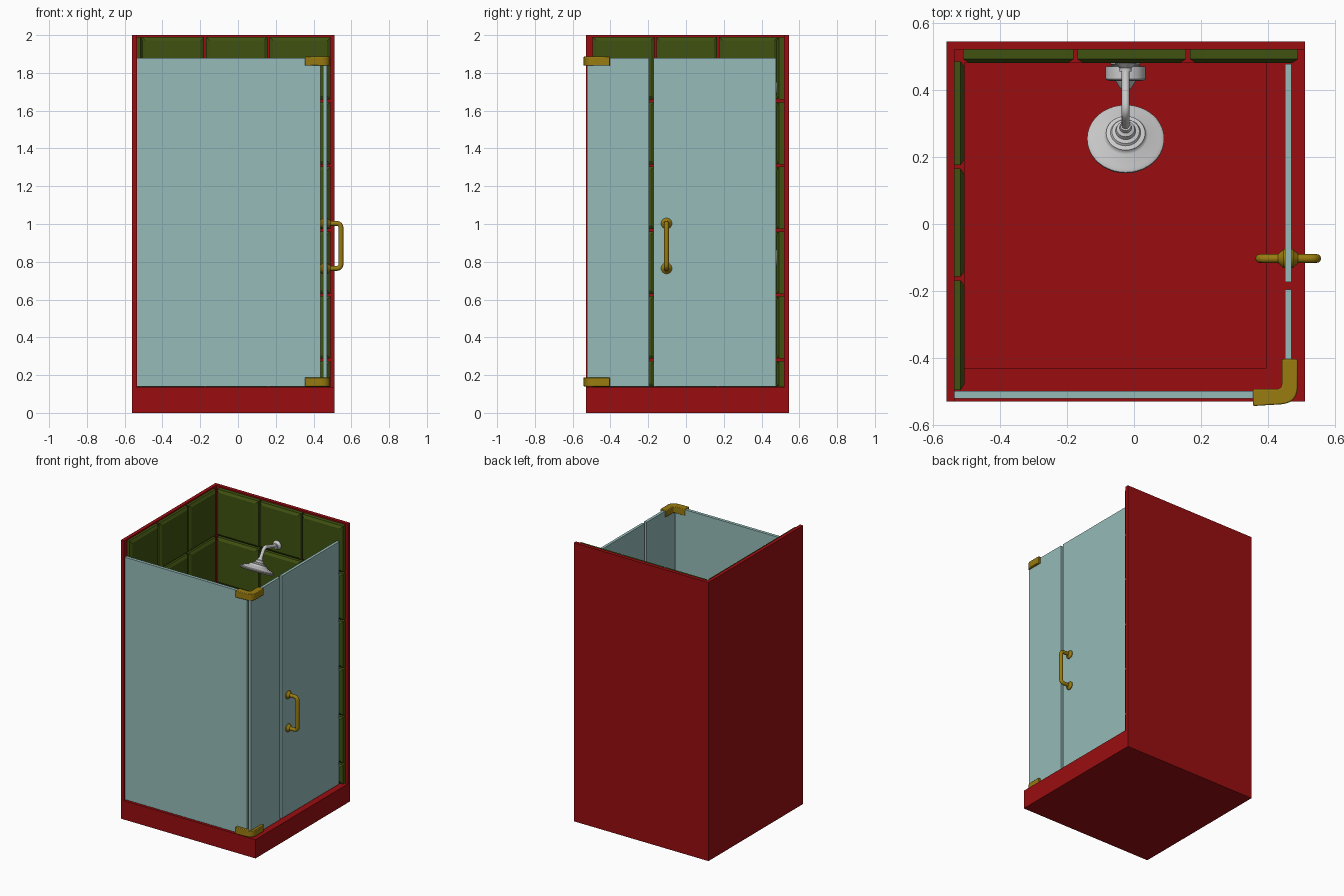
import bpy, bmesh
from math import sin, cos, pi, radians
from mathutils import Vector, Matrix

if "Cube" in bpy.data.objects:
    bpy.data.objects.remove(bpy.data.objects["Cube"])


def material(name, rgb, alpha=1.0):
    m = bpy.data.materials.new(name)
    m.diffuse_color = (*rgb, alpha)
    m.use_nodes = True
    m.node_tree.nodes["Principled BSDF"].inputs["Base Color"].default_value = m.diffuse_color
    return m


RED = material("red_surround", (0.32, 0.004, 0.005))
GREEN = material("green_tile", (0.05, 0.085, 0.005))
GLASS = material("pale_glass", (0.30, 0.50, 0.48))
BRASS = material("brass", (0.32, 0.20, 0.005))


def loft(name, rings, mat=None, matrix=None, smooth=False, bevel=0):
    """Skin a stack of equal-length rings and cap both ends."""
    bm = bmesh.new()
    vs = [[bm.verts.new(p) for p in ring] for ring in rings]
    n = len(vs[0])
    for a, b in zip(vs, vs[1:]):
        for i in range(n):
            j = (i + 1) % n
            bm.faces.new((a[i], a[j], b[j], b[i]))
    bm.faces.new(vs[0][::-1])
    bm.faces.new(vs[-1])
    bmesh.ops.recalc_face_normals(bm, faces=bm.faces)
    if matrix:
        bm.transform(matrix)
    me = bpy.data.meshes.new(name)
    bm.to_mesh(me)
    bm.free()
    ob = bpy.data.objects.new(name, me)
    bpy.context.collection.objects.link(ob)
    if mat:
        me.materials.append(mat)
    if bevel:
        mod = ob.modifiers.new("bevel", 'BEVEL')
        mod.width, mod.segments = bevel, 2
        mod.limit_method, mod.angle_limit = 'ANGLE', radians(40)
    if smooth:
        shade(ob)
    return ob


def shade(ob):
    bpy.ops.object.select_all(action='DESELECT')
    ob.select_set(True)
    bpy.context.view_layer.objects.active = ob
    bpy.ops.object.shade_smooth_by_angle(angle=radians(35))


def rect(x0, x1, y0, y1, z):
    return [(x0, y0, z), (x1, y0, z), (x1, y1, z), (x0, y1, z)]


def box(name, x0, x1, y0, y1, z0, z1, mat):
    return loft(name, [rect(x0, x1, y0, y1, z) for z in (z0, z1)], mat)


def lathe(name, profile, origin, axis, mat=None, n=40):
    """Turn (radius, height) points around an axis through origin."""
    rings = [[(r * cos(2 * pi * i / n), r * sin(2 * pi * i / n), h) for i in range(n)]
             for r, h in profile]
    m = Matrix.Translation(origin) @ Vector(axis).to_track_quat('Z', 'Y').to_matrix().to_4x4()
    return loft(name, rings, mat, m, smooth=True)


def rounded(pts, radius, steps=6):
    """Round the inner corners of an open path."""
    pts = [Vector(p) for p in pts]
    out = [pts[0]]
    for a, b, c in zip(pts, pts[1:], pts[2:]):
        p, q = b + (a - b).normalized() * radius, b + (c - b).normalized() * radius
        for k in range(steps + 1):
            t = k / steps
            out.append(p * (1 - t) ** 2 + b * 2 * t * (1 - t) + q * t * t)
    return out + [pts[-1]]


def tube(name, pts, r, mat=None):
    cu = bpy.data.curves.new(name, 'CURVE')
    cu.dimensions, cu.bevel_depth, cu.bevel_resolution, cu.use_fill_caps = '3D', r, 4, True
    sp = cu.splines.new('POLY')
    sp.points.add(len(pts) - 1)
    for s, p in zip(sp.points, pts):
        s.co = (*p, 1)
    ob = bpy.data.objects.new(name, cu)
    bpy.context.collection.objects.link(ob)
    if mat:
        cu.materials.append(mat)
    bpy.ops.object.select_all(action='DESELECT')
    ob.select_set(True)
    bpy.context.view_layer.objects.active = ob
    bpy.ops.object.convert(target='MESH')
    shade(bpy.context.object)


# Tray with recessed floor, and the two solid walls
loft("shower_tray", [rect(-.56, .51, -.53, .545, 0), rect(-.56, .51, -.53, .545, .135),
                     rect(-.505, .395, -.43, .48, .135), rect(-.505, .395, -.43, .48, .085)], RED)
box("back_wall", -.56, .51, .52, .545, .135, 2, RED)
box("left_wall", -.56, -.535, -.53, .52, .135, 2, RED)

# Bevelled wall tiles, built flat (u, v, depth) then turned onto each wall
back = Matrix(((1, 0, 0, 0), (0, 0, -1, .52), (0, 1, 0, 0), (0, 0, 0, 1)))
left = Matrix(((0, 0, 1, -.535), (1, 0, 0, 0), (0, 1, 0, 0), (0, 0, 0, 1)))
rows = [(max(1.99 - i * .343 - .331, .137), 1.99 - i * .343) for i in range(6)]
walls = [("back", back, .04, [(-.51, -.18), (-.169, .155), (.167, .49)]),
         ("left", left, .03, [(-.495, -.168), (-.157, .165), (.176, .485)])]
for side, m, d, cols in walls:
    for r, (v0, v1) in enumerate(rows):
        for c, (u0, u1) in enumerate(cols):
            e = .018
            loft(f"{side}_tile_{r}_{c}", [rect(u0, u1, v0, v1, 0), rect(u0, u1, v0, v1, d - .012),
                                          rect(u0 + e, u1 - e, v0 + e, v1 - e, d)], GREEN, m)

# Glass panels
box("front_glass", -.535, .436, -.52, -.498, .14, 1.88, GLASS)
box("side_glass", .45, .47, -.525, -.195, .14, 1.88, GLASS)
box("glass_door", .45, .47, -.173, .477, .14, 1.88, GLASS)

# Corner brackets with a rounded outer corner
outer = rounded([(.355, -.543), (.488, -.535), (.488, -.403)], .05)
inner = rounded([(.441, -.403), (.441, -.492), (.355, -.492)], .015)
for name, z0 in (("lower_bracket", .14), ("upper_bracket", 1.838)):
    loft(name, [[(p[0], p[1], z) for p in outer + inner] for z in (z0, z0 + .048)],
         BRASS, smooth=True, bevel=.004)

# Door handles, inside and out
for name, s in (("outer", 1), ("inner", -1)):
    x0, x1 = .46 + s * .008, .46 + s * .085
    tube(f"{name}_handle", rounded([(x0, -.103, .765), (x1, -.103, .765),
                                    (x1, -.103, 1.003), (x0, -.103, 1.003)], .025), .013, BRASS)
    for k, z in enumerate((.765, 1.003)):
        lathe(f"{name}_handle_foot_{k}", [(.029, 0), (.029, .004), (.022, .01), (.014, .02)],
              (.46 + s * .01, -.103, z), (s, 0, 0), BRASS, 24)

# Shower arm and wall flange
X = -.025
lathe("arm_flange", [(.032, 0), (.032, .006), (.024, .014), (.018, .02), (.018, .03)],
      (X, .485, 1.722), (0, -1, 0))
tube("shower_arm", rounded([(X, .485, 1.722), (X, .42, 1.735), (X, .335, 1.765),
                            (X, .288, 1.69)], .03), .012)

# Tilted, stepped shower head (heights measured from the spray face upward)
lathe("shower_head", [(.085, .004), (.1, 0), (.108, .002), (.115, .01), (.115, .016), (.108, .022),
                      (.1, .024), (.09, .032), (.066, .038), (.06, .044), (.058, .05), (.045, .053),
                      (.041, .06), (.03, .064), (.027, .076), (.018, .082), (.016, .095)],
      (X, .247, 1.617), (0, sin(radians(29)), cos(radians(29))))

# Mixer valve: plate, round knob and centre lever
lathe("valve_plate", [(.045, 0), (.045, .008), (.036, .014)], (X, .485, .82), (0, -1, 0))
lathe("valve_knob", [(.034, 0), (.06, .003), (.06, .04), (.055, .045), (.03, .047), (.022, .06),
                     (.015, .07)], (X, .473, .82), (0, -1, 0))
